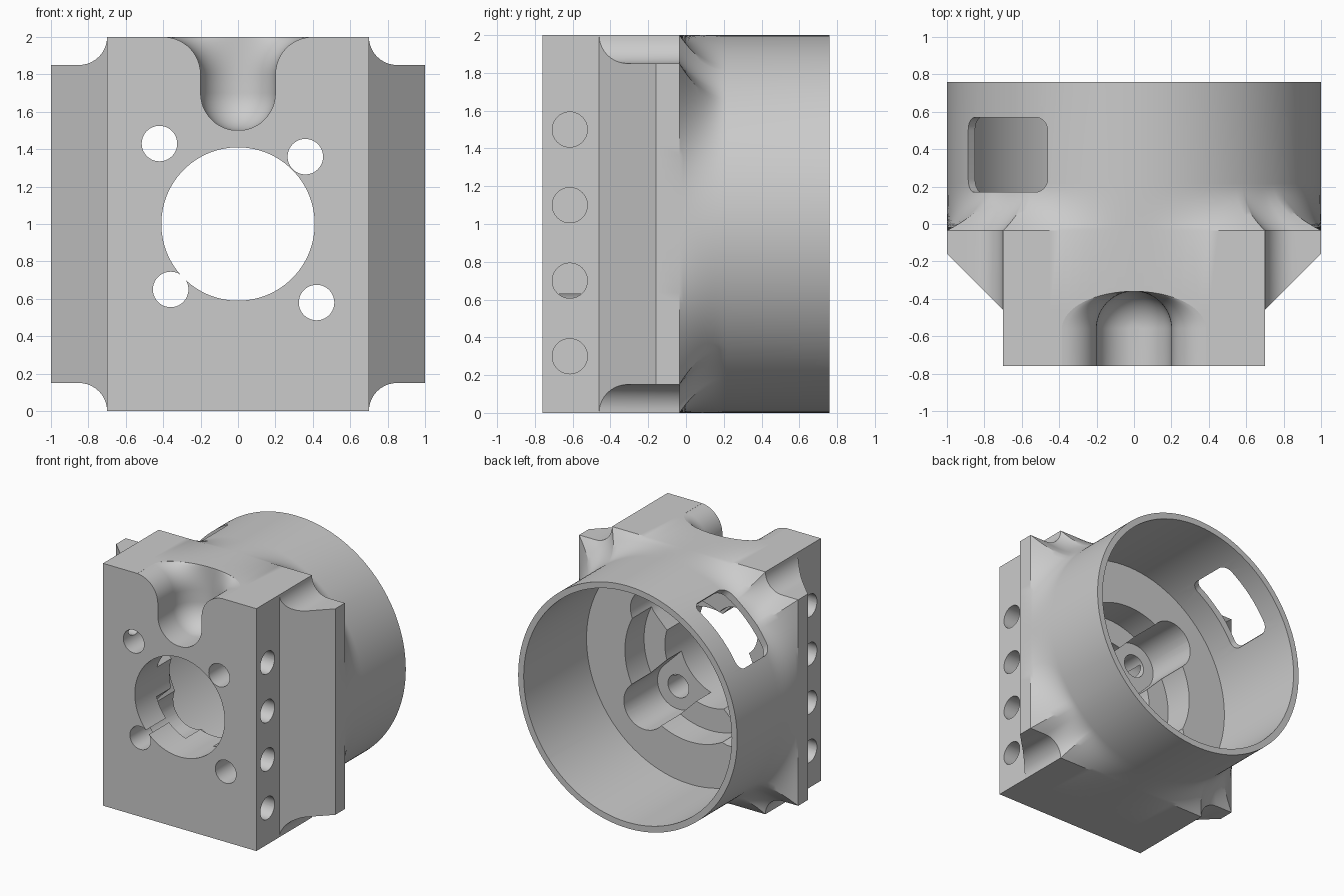
import bpy, bmesh, math
from math import sin, cos, pi, sqrt, atan2, hypot
from mathutils import Matrix, Vector

cube = bpy.data.objects.get("Cube")
if cube:
    bpy.data.objects.remove(cube, do_unlink=True)

grey = bpy.data.materials.new("plain_grey")
grey.use_nodes = True
tone = (0.6, 0.6, 0.6, 1)
grey.diffuse_color = tone
grey.node_tree.nodes["Principled BSDF"].inputs["Base Color"].default_value = tone


def loft(name, rings):
    """Skin a list of equal-length point rings and cap both ends."""
    bm = bmesh.new()
    rows = [[bm.verts.new(p) for p in ring] for ring in rings]
    n = len(rows[0])
    for a, b in zip(rows, rows[1:]):
        for i in range(n):
            j = (i + 1) % n
            bm.faces.new((a[i], a[j], b[j], b[i]))
    bm.faces.new(rows[0][::-1])
    bm.faces.new(rows[-1])
    bmesh.ops.remove_doubles(bm, verts=bm.verts, dist=1e-5)
    bmesh.ops.recalc_face_normals(bm, faces=bm.faces)
    mesh = bpy.data.meshes.new(name)
    bm.to_mesh(mesh)
    bm.free()
    mesh.materials.append(grey)
    ob = bpy.data.objects.new(name, mesh)
    bpy.context.collection.objects.link(ob)
    return ob


def circle(r, y, n=96, x=0, z=1):
    return [(x + r * cos(2 * pi * i / n), y, z + r * sin(2 * pi * i / n)) for i in range(n)]


def lathe(name, profile, n=96, x=0, z=1):
    return loft(name, [circle(r, y, n, x, z) for r, y in profile])


def cut(target, cutter):
    cutter.hide_render = True
    mod = target.modifiers.new("cut", 'BOOLEAN')
    mod.operation, mod.solver, mod.object = 'DIFFERENCE', 'EXACT', cutter
    bpy.context.view_layer.objects.active = target
    bpy.ops.object.modifier_apply(modifier=mod.name)
    bpy.data.objects.remove(cutter, do_unlink=True)


# Plate outline: one quarter with its scooped corner, then mirrored round
quarter = [(0.7 * i / 14, 1.0) for i in range(14)]
for i in range(11):
    a = pi + pi / 2 * i / 10
    quarter.append((0.85 + 0.15 * cos(a), 1 + 0.15 * sin(a)))
quarter += [(0.9, 0.85), (0.95, 0.85)]
quarter += [(1.0, 0.85 * (1 - i / 14)) for i in range(15)]
half = quarter + [(x, -z) for x, z in quarter[-2::-1]]
outline = half + [(-x, z) for x, z in half[-2:0:-1]]


def narrow(x):
    return max(-0.7, min(0.7, x))


def blend(t, y):
    """Ring between the plate outline (t=0) and the round barrel (t=1)."""
    ring = []
    for x, z in outline:
        r, a = hypot(x, z), atan2(z, x)
        r = 1 + (r - 1) * (1 - t) ** 2
        ring.append((r * cos(a), y, 1 + r * sin(a)))
    return ring


# Housing: front block, chamfered side flanges, blend and barrel
BACK, BLEND = -0.035, 0.25
rings = [[(narrow(x), -0.76, 1 + z) for x, z in outline],
         [(narrow(x), -0.46, 1 + z) for x, z in outline],
         [(x, -0.46 + max(0, abs(x) - 0.7), 1 + z) for x, z in outline]]
rings += [blend(i / 12, BACK + BLEND * i / 12) for i in range(13)]
rings.append(blend(1, 0.76))
housing = loft("housing", rings)

# Stepped bore from the back: barrel, pocket, through hole
cut(housing, lathe("bore_cutter", [(0.95, 0.9), (0.95, -0.06), (0.6, -0.06),
                                   (0.6, -0.31), (0.41, -0.31), (0.41, -0.9)]))

# Screw holes with slotted recesses that open towards the bore
for x, z in [(-0.42, 0.43), (0.36, 0.36), (-0.36, -0.35), (0.42, -0.42)]:
    cut(housing, lathe("screw_cutter", [(0.095, -0.9), (0.095, -0.1)], 40, x, 1 + z))
    a, r, reach = atan2(z, x), 0.19, hypot(x, z)
    plan = [(reach + r * cos(pi * i / 20 - pi / 2), r * sin(pi * i / 20 - pi / 2)) for i in range(21)]
    plan += [(0.2, r), (0.2, -r)]
    cut(housing, loft("recess_cutter", [
        [(u * cos(a) - v * sin(a), y, 1 + u * sin(a) + v * cos(a)) for u, v in plan]
        for y in (-0.5, 0.1)]))

# Blind holes down both sides
for side in (-1, 1):
    for k in range(4):
        ring = circle(0.093, -0.615, 40, 0, 0.3 + 0.4 * k)
        cut(housing, loft("side_hole_cutter", [
            [(side * d, y + x, z) for x, y, z in ring] for d in (0.5, 0.8)]))

# Cable scoop in the top front edge: round bottom, flared lip
levels = []
for i in range(1, 13):
    a = pi / 2 * i / 12
    levels.append((1.7 - 0.2 * cos(a), 0.2 * sin(a)))
for i in range(13):
    a = 1.5 * i / 12
    levels.append((1.8 + 0.2 * sin(a), 0.4 - 0.2 * cos(a)))
levels.append((2.1, levels[-1][1]))
scoop = []
for z, w in levels:
    d = min(w, 0.2)
    ring = [(w * cos(pi * i / 32), -0.56 + d * sin(pi * i / 32), z) for i in range(33)]
    scoop.append(ring + [(-w, -0.9, z), (w, -0.9, z)])
cut(housing, loft("scoop_cutter", scoop))

# Rounded window through the upper barrel wall
window = []
for k, (su, sv) in enumerate([(1, 1), (-1, 1), (-1, -1), (1, -1)]):
    for i in range(9):
        a = pi / 2 * (k + i / 8)
        window.append((su * 0.23 + 0.07 * cos(a), 0.37 + sv * 0.13 + 0.07 * sin(a)))
s = sqrt(0.5)
cut(housing, loft("window_cutter", [
    [(s * (u - d), v, 1 + s * (u + d)) for u, v in window] for d in (0.7, 1.2)]))

# Smooth the curves, keep machined edges crisp
bpy.ops.object.select_all(action='DESELECT')
housing.select_set(True)
bpy.context.view_layer.objects.active = housing
bpy.ops.object.shade_smooth_by_angle(angle=math.radians(28))
